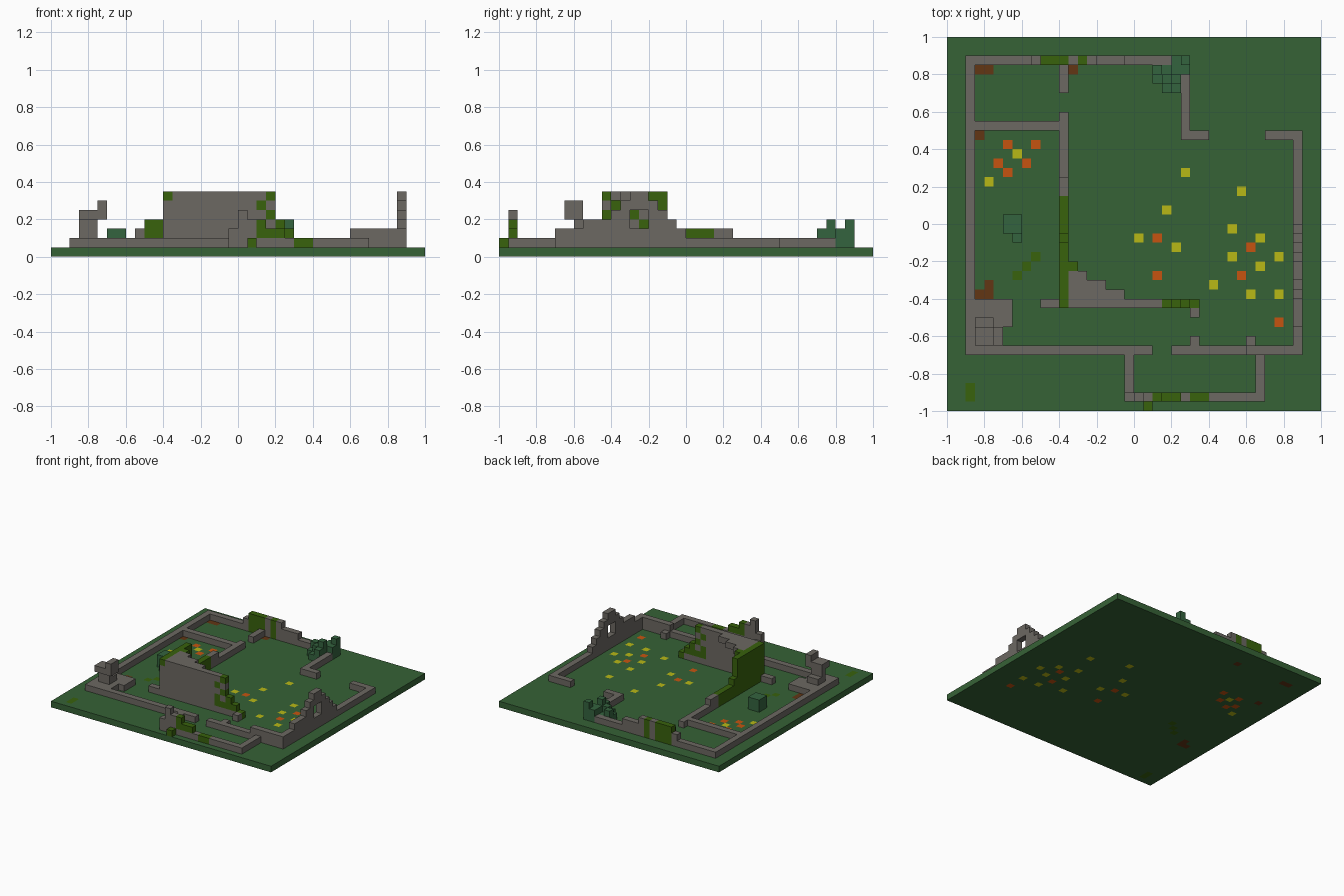
import bpy, bmesh
from mathutils import Vector

if "Cube" in bpy.data.objects:
    bpy.data.objects.remove(bpy.data.objects["Cube"], do_unlink=True)

U = 0.05  # one block


def lin(c):
    c /= 255
    return c / 12.92 if c <= 0.04045 else ((c + 0.055) / 1.055) ** 2.4


def material(name, *rgb):
    m = bpy.data.materials.new(name)
    col = [lin(c) for c in rgb] + [1]
    m.use_nodes = True
    m.diffuse_color = col
    b = m.node_tree.nodes["Principled BSDF"]
    b.inputs["Base Color"].default_value = col
    b.inputs["Roughness"].default_value = 0.9
    return m


STONE, MOSS, GRASS, LEAF, YELLOW, ORANGE, BROWN = range(7)
MATS = [material("stone grey", 108, 104, 98), material("moss green", 56, 98, 12),
        material("grass green", 54, 98, 54), material("leaf green", 52, 99, 62),
        material("flower yellow", 184, 184, 22), material("flower orange", 198, 84, 16),
        material("clay brown", 98, 54, 20)]


class Part:
    """A mesh put together from boxes given in block units."""

    def __init__(self, name):
        self.name, self.bm = name, bmesh.new()

    def box(self, x, y, z, mat=STONE, rule=None):
        vs = bmesh.ops.create_cube(self.bm, size=1)["verts"]
        for v in vs:
            v.co = Vector([(r[0] + (c + 0.5) * (r[1] - r[0])) * U for r, c in zip((x, y, z), v.co)])
            v.co -= Vector((1, 1, 0))
        for f in {f for v in vs for f in v.link_faces}:
            f.normal_update()
            f.material_index = rule(f.normal) if rule else mat
        return self

    def cell(self, i, j, k, mat=STONE, rule=None):
        return self.box((i, i + 1), (j, j + 1), (k, k + 1), mat, rule)

    def steps_x(self, y, runs):
        # runs: start, end, top, material
        for a, b, t, m in runs:
            self.box((a, b), (y, y + 1), (1, t), m)
        return self

    def steps_y(self, x, runs):
        for a, b, t, m in runs:
            self.box((x, x + 1), (a, b), (1, t), m)
        return self

    def done(self):
        me = bpy.data.meshes.new(self.name)
        self.bm.to_mesh(me)
        self.bm.free()
        for m in MATS:
            me.materials.append(m)
        ob = bpy.data.objects.new(self.name, me)
        bpy.context.collection.objects.link(ob)


# Ground slab with coloured squares going right through
spots = {
    ORANGE: [(6, 28), (9, 28), (5, 26), (8, 26), (6, 25), (22, 18), (22, 14), (32, 17), (31, 14), (35, 9)],
    YELLOW: [(7, 27), (4, 24), (25, 25), (31, 23), (23, 21), (20, 18), (24, 17), (30, 19), (33, 18),
             (30, 16), (33, 15), (35, 16), (28, 13), (32, 12), (35, 12)],
    BROWN: [(3, 36), (4, 36), (13, 36), (3, 29), (3, 12), (4, 12), (4, 13)],
    MOSS: [(2, 1), (2, 2), (7, 14), (8, 15), (9, 16)],
}
lookup = {c: m for m, cells in spots.items() for c in cells}
ground = Part("ground")
bm = ground.bm
bmesh.ops.create_grid(bm, x_segments=40, y_segments=40, size=1)
top = bmesh.ops.extrude_face_region(bm, geom=bm.faces[:])["geom"]
bmesh.ops.translate(bm, verts=[g for g in top if isinstance(g, bmesh.types.BMVert)], vec=(0, 0, U))
bm.normal_update()
for f in bm.faces:
    c = f.calc_center_median()
    flat = abs(f.normal.z) > 0.5
    f.material_index = lookup.get((int((c.x + 1) / U), int((c.y + 1) / U)), GRASS) if flat else GRASS
bmesh.ops.recalc_face_normals(bm, faces=bm.faces[:])
ground.done()

# Outer walls
Part("left_outer_wall").steps_y(2, [(6, 38, 2, STONE)]).done()
Part("back_wall").steps_x(37, [
    (3, 9, 2, STONE), (9, 10, 3, STONE), (10, 13, 4, MOSS), (13, 14, 4, STONE), (14, 15, 4, MOSS),
    (15, 16, 4, STONE), (16, 19, 3, STONE), (19, 24, 2, STONE)]).done()
Part("back_corner_wall").steps_y(25, [(29, 36, 2, STONE)]).steps_x(29, [(26, 28, 2, STONE)]).done()
Part("front_wall").steps_x(6, [(3, 22, 2, STONE), (24, 32, 2, STONE), (32, 37, 3, STONE)]).done()
Part("right_back_return").steps_x(29, [(34, 37, 2, STONE)]).done()

# Gabled right wall with a window opening
gable = Part("gable_wall").steps_y(37, [
    (6, 9, 3, STONE), (9, 12, 4, STONE), (12, 13, 5, STONE), (13, 14, 6, STONE), (14, 16, 3, STONE),
    (16, 17, 6, STONE), (17, 18, 5, STONE), (18, 19, 4, STONE), (19, 20, 3, STONE), (20, 30, 2, STONE)])
gable.box((37, 38), (14, 16), (5, 7)).done()

# Front annex
annex = Part("annex_wall")
annex.steps_y(19, [(2, 6, 2, STONE)]).steps_y(33, [(2, 6, 2, STONE)])
annex.steps_x(1, [(19, 20, 3, STONE), (20, 21, 5, STONE), (21, 22, 4, STONE), (22, 25, 2, STONE),
                  (25, 26, 2, STONE), (26, 28, 2, MOSS), (28, 34, 2, STONE)])
annex.box((22, 25), (1, 2), (2, 3), MOSS).cell(22, 1, 3, MOSS).cell(21, 0, 1, MOSS)
annex.done()

# Low inner walls and stubs
inner = Part("inner_low_walls")
inner.steps_x(30, [(3, 12, 2, STONE)])
inner.steps_y(12, [(34, 37, 2, STONE), (25, 32, 2, STONE), (23, 25, 3, STONE)])
inner.steps_x(11, [(3, 7, 2, STONE), (10, 12, 2, STONE)])
inner.steps_y(26, [(7, 8, 2, STONE), (10, 11, 2, STONE)]).steps_y(32, [(7, 8, 2, STONE)])
inner.done()

# Tall wall facing the front, with a mossy broken end
tall = Part("tall_front_wall").box((13, 22), (11, 12), (1, 7))
moss_cells = {(23, 6), (22, 5), (23, 4), (22, 3), (24, 3), (22, 2), (23, 2), (24, 2), (25, 2), (26, 1)}
for i, height in zip(range(22, 27), (7, 7, 4, 3, 2)):
    for k in range(1, height):
        tall.cell(i, 11, k, MOSS if (i, k) in moss_cells else STONE)
tall.done()

# Tall side wall: moss outside and on top, stone with moss patches inside
side = Part("tall_side_wall")
patches = {(12, 5), (14, 4), (15, 3), (16, 6), (17, 6), (17, 5), (11, 6)}
for j in range(11, 18):
    for k in range(1, 7):
        mossy = (j, k) in patches
        side.cell(12, j, k, rule=lambda n, p=mossy: MOSS if p or not (n.x > 0.5 or n.y < -0.5) else STONE)
side.steps_y(12, [(18, 19, 4, MOSS), (19, 23, 3, MOSS)])
side.done()

# Remnant of an upper floor, stepped in plan
floor = Part("upper_floor_remnant")
for j, end in ((12, 19), (13, 17), (14, 15)):
    floor.box((13, end), (j, j + 1), (6, 7))
floor.cell(13, 15, 6, MOSS).done()

# Collapsed corner heap
heap = Part("corner_rubble")
heap.box((3, 7), (9, 11), (1, 2)).box((3, 6), (7, 9), (1, 2))
heap.box((3, 5), (8, 9), (2, 4)).box((3, 6), (7, 9), (4, 5)).box((5, 6), (7, 9), (5, 6))
heap.box((3, 5), (9, 10), (2, 3))
heap.done()

# Bushes
bush = Part("back_bush")
for i, j, t in ((22, 35, 2), (23, 35, 3), (24, 35, 4), (22, 36, 3), (23, 36, 2), (24, 36, 3),
                (25, 36, 3), (23, 34, 2), (24, 34, 3), (24, 37, 3), (25, 37, 4)):
    bush.box((i, i + 1), (j, j + 1), (1, t), LEAF)
bush.done()
small = Part("small_bush").box((6, 8), (19, 21), (1, 3), LEAF)
small.cell(7, 18, 1, LEAF).done()
